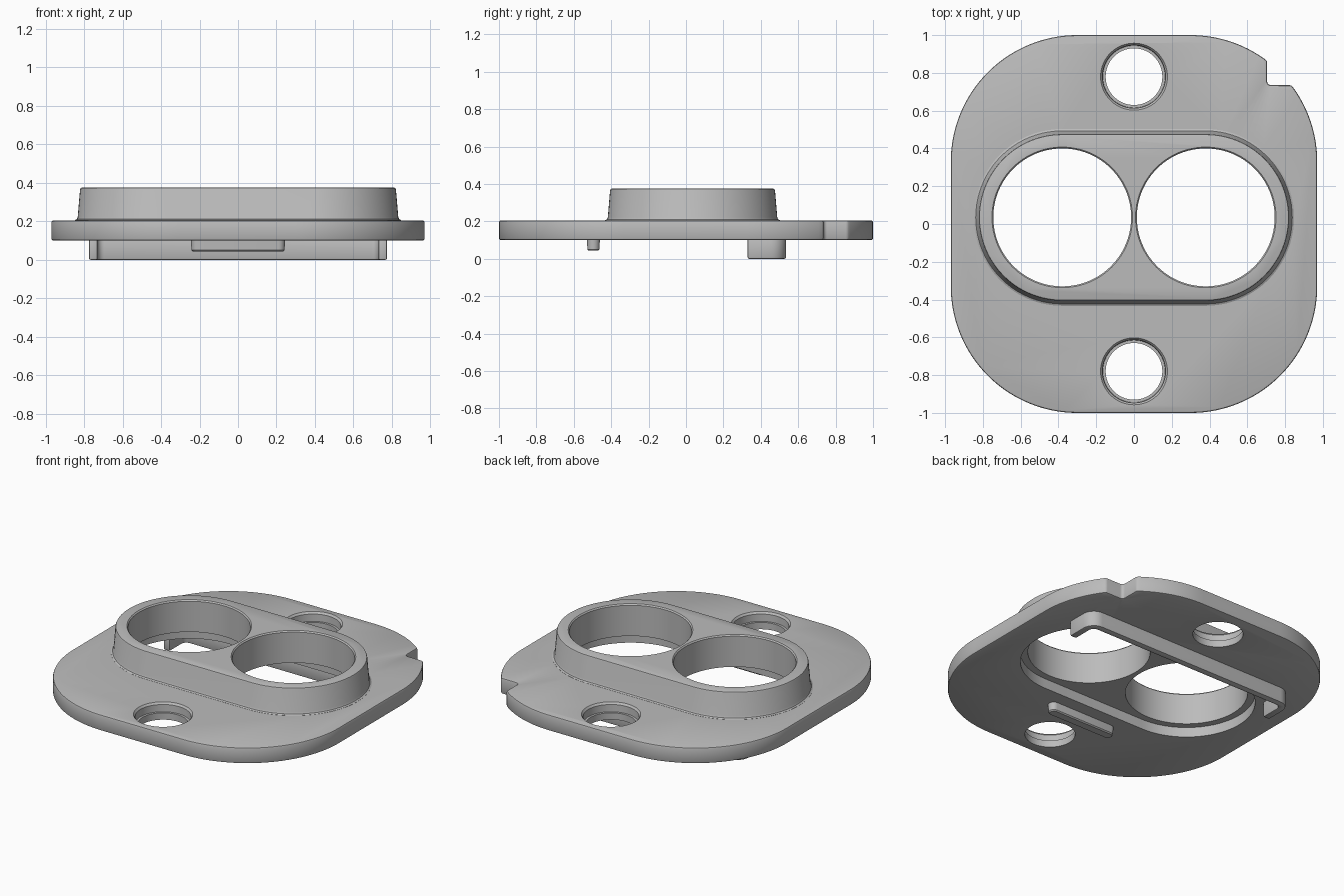
import bpy, bmesh, math
from mathutils import Vector

if "Cube" in bpy.data.objects:
    bpy.data.objects.remove(bpy.data.objects["Cube"])

grey = bpy.data.materials.new("plain grey")
grey.diffuse_color = (0.5, 0.5, 0.5, 1)
grey.use_nodes = True
grey.node_tree.nodes["Principled BSDF"].inputs["Base Color"].default_value = grey.diffuse_color

CY = 0.035      # centre line of the twin openings
CX = 0.38       # half spacing of the twin openings


def arc(cx, cy, r, a0, a1, n):
    return [(cx + r * math.cos(math.radians(a0 + (a1 - a0) * i / n)),
             cy + r * math.sin(math.radians(a0 + (a1 - a0) * i / n))) for i in range(n + 1)]


def circle(cx, cy, r, n=96):
    return arc(cx, cy, r, 0, 360, n)[:-1]


def stadium(cx, cy, half, r, n=40):
    return arc(cx + half, cy, r, -90, 90, n) + arc(cx - half, cy, r, 90, 270, n)


def loft(name, rings):
    """Closed solid through matching outlines, each given as (points, z)."""
    bm = bmesh.new()
    loops = [[bm.verts.new((x, y, z)) for x, y in pts] for pts, z in rings]
    n = len(loops[0])
    for a, b in zip(loops, loops[1:]):
        for i in range(n):
            j = (i + 1) % n
            bm.faces.new((a[i], a[j], b[j], b[i]))
    bm.faces.new(loops[0][::-1])
    bm.faces.new(loops[-1])
    bmesh.ops.recalc_face_normals(bm, faces=bm.faces)
    me = bpy.data.meshes.new(name)
    bm.to_mesh(me)
    bm.free()
    me.materials.append(grey)
    ob = bpy.data.objects.new(name, me)
    bpy.context.collection.objects.link(ob)
    return ob


def apply(ob, mod):
    bpy.context.view_layer.objects.active = ob
    bpy.ops.object.modifier_apply(modifier=mod.name)


def bevel(ob, width, segments=2):
    m = ob.modifiers.new("rounded edges", 'BEVEL')
    m.width, m.segments = width, segments
    m.limit_method, m.angle_limit = 'ANGLE', math.radians(50)
    apply(ob, m)


def combine(ob, other, op):
    m = ob.modifiers.new("combine", 'BOOLEAN')
    m.operation, m.object, m.solver = op, other, 'EXACT'
    apply(ob, m)
    bpy.data.objects.remove(other, do_unlink=True)


# base plate: rounded square with a notch in the back right corner
R, X0, Y0 = 0.67, 0.30, 0.33
a_low = math.degrees(math.asin((0.735 - Y0) / R))
a_high = math.degrees(math.acos((0.705 - X0) / R))
outline = arc(X0, Y0, R, 0, a_low, 14)
outline += arc(0.725, 0.755, 0.02, 270, 180, 5)
outline += arc(X0, Y0, R, a_high, 90, 18)
outline += arc(-X0, Y0, R, 90, 180, 32)
outline += arc(-X0, -Y0, R, 180, 270, 32)
outline += arc(X0, -Y0, R, 270, 360, 32)
body = loft("base_plate", [(outline, 0.10), (outline, 0.205)])
bevel(body, 0.01)

# raised oval collar with drafted wall and small base fillet
profile = [(0.468, 0.16), (0.468, 0.206), (0.458, 0.211), (0.453, 0.222),
           (0.441, 0.365), (0.438, 0.372), (0.431, 0.375)]
collar = loft("collar", [(stadium(0, CY, CX, r), z) for r, z in profile])
combine(body, collar, 'UNION')

# shallow oval recess underneath
recess = loft("recess_cutter", [(stadium(0, CY, CX, 0.41), z) for z in (0.05, 0.165)])
combine(body, recess, 'DIFFERENCE')

# twin large openings with eased top rim
for s in (-1, 1):
    prof = [(0.365, 0.0), (0.365, 0.367), (0.373, 0.376), (0.373, 0.45)]
    combine(body, loft("opening_cutter", [(circle(s * CX, CY, r), z) for r, z in prof]),
            'DIFFERENCE')

# counterbored screw holes
for s in (-1, 1):
    prof = [(0.15, 0.0), (0.15, 0.145), (0.165, 0.145), (0.167, 0.192), (0.178, 0.206), (0.178, 0.3)]
    combine(body, loft("screw_hole_cutter", [(circle(0, s * 0.78, r, 64), z) for r, z in prof]),
            'DIFFERENCE')

# back locating rib underneath: long bar with a short leg at each end
XO, YB, T, YF = 0.775, 0.535, 0.045, 0.33
rib_outer = arc(XO - 0.08, YB - 0.08, 0.08, 0, 90, 8)
rib_inner = arc(XO - 0.08, YB - 0.08, 0.08 - T, 90, 0, 8)
half = [(XO, YF)] + rib_outer
inner = rib_inner + [(XO - T, YF)]
rib_pts = half + [(-x, y) for x, y in half[::-1]] + \
    [(-x, y) for x, y in inner[::-1]] + inner
rib = loft("back_rib", [(rib_pts, 0.0), (rib_pts, 0.11)])
bevel(rib, 0.008)

# short front rib underneath
front = loft("front_rib", [(stadium(0, -0.495, 0.21, r, 10), z)
                           for r, z in ((0.025, 0.043), (0.032, 0.05), (0.035, 0.11))])

for ob in (body, rib, front):
    bpy.ops.object.select_all(action='DESELECT')
    ob.select_set(True)
    bpy.context.view_layer.objects.active = ob
    bpy.ops.object.shade_smooth_by_angle(angle=math.radians(30))
